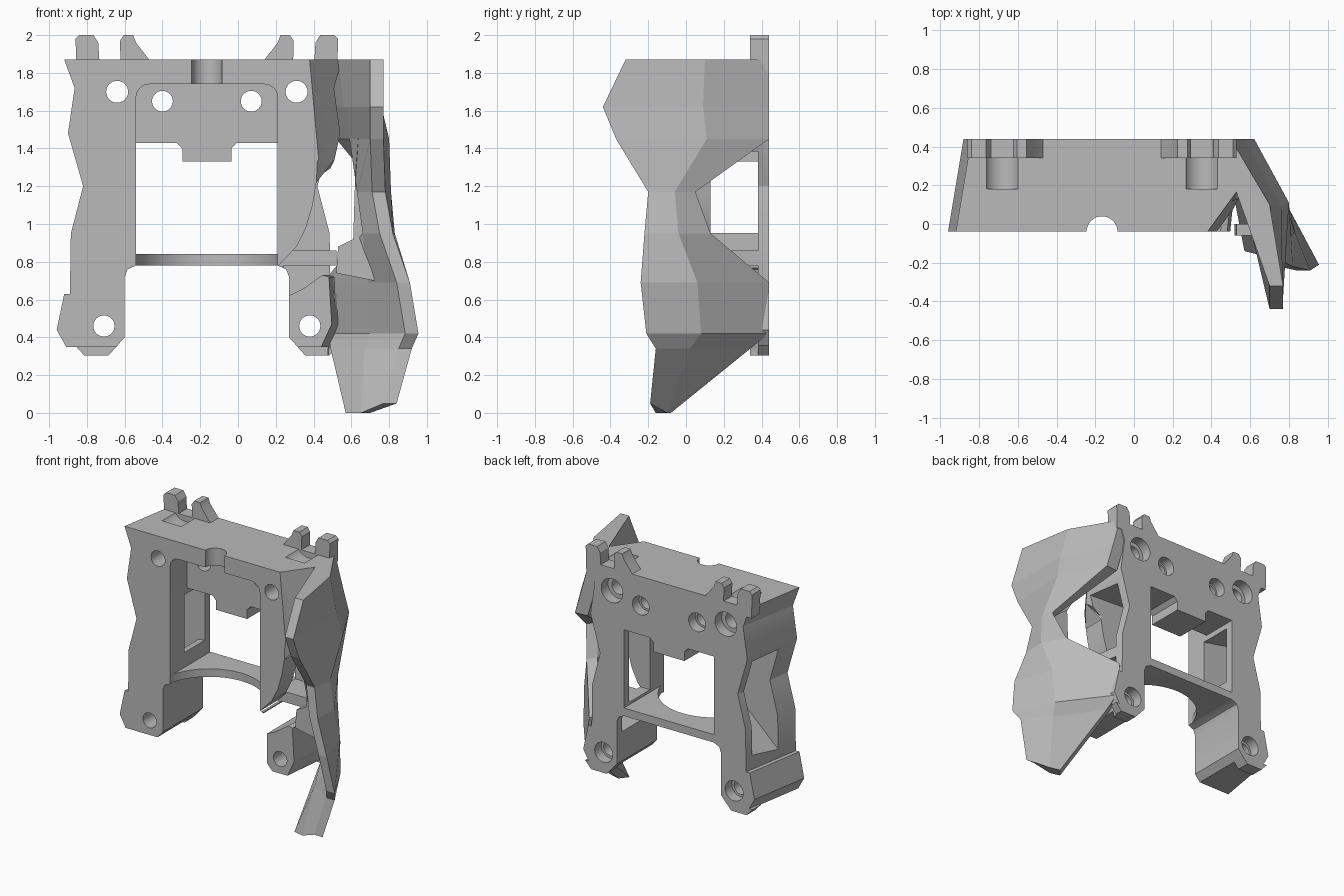
import bpy, bmesh, math

old = bpy.data.objects.get("Cube")
if old:
    bpy.data.objects.remove(old)

grey = bpy.data.materials.new("plain grey")
grey.use_nodes = True
colour = (0.49, 0.49, 0.49, 1)
grey.diffuse_color = colour
grey.node_tree.nodes["Principled BSDF"].inputs["Base Color"].default_value = colour

CX = -0.165                      # symmetry plane of the frame
FRONT, BACK = -0.04, 0.44


def finish(name, bm):
    bmesh.ops.recalc_face_normals(bm, faces=bm.faces)
    mesh = bpy.data.meshes.new(name)
    bm.to_mesh(mesh)
    bm.free()
    ob = bpy.data.objects.new(name, mesh)
    bpy.context.collection.objects.link(ob)
    mesh.materials.append(grey)
    return ob


def loft(name, rings):
    """Skin closed rings of equal length and cap both ends."""
    bm = bmesh.new()
    rows = [[bm.verts.new(p) for p in ring] for ring in rings]
    for a, b in zip(rows, rows[1:]):
        for i in range(len(a)):
            j = (i + 1) % len(a)
            bm.faces.new((a[i], a[j], b[j], b[i]))
    bm.faces.new(rows[0])
    bm.faces.new(rows[-1])
    return finish(name, bm)


def prism(name, outline, y0, y1, move=lambda x, z: x):
    """Extrude an x-z outline along y; move shifts x on the rear side."""
    return loft(name, [[(x, y0, z) for x, z in outline],
                       [(move(x, z), y1, z) for x, z in outline]])


def rod(name, x, z, r, y0, y1, sides=32):
    angles = [math.tau * i / sides for i in range(sides)]
    return prism(name, [(x + r * math.cos(a), z + r * math.sin(a)) for a in angles], y0, y1)


def post(name, x, y, r, z0, z1, sides=64):
    angles = [math.tau * i / sides for i in range(sides)]
    return loft(name, [[(x + r * math.cos(a), y + r * math.sin(a), z) for a in angles]
                       for z in (z0, z1)])


def rect(x0, x1, z0, z1):
    return [(x0, z0), (x1, z0), (x1, z1), (x0, z1)]


def combine(ob, other, operation):
    mod = ob.modifiers.new(operation, "BOOLEAN")
    mod.operation, mod.solver, mod.object = operation, "EXACT", other
    bpy.context.view_layer.update()
    result = bpy.data.meshes.new_from_object(
        ob.evaluated_get(bpy.context.evaluated_depsgraph_get()))
    ob.modifiers.clear()
    ob.data = result
    bpy.data.objects.remove(other)


# Frame: mirrored half outline given as distance from the symmetry plane
half = [(.755, 1.87), (.70, 1.72), (.735, 1.48), (.655, 1.2), (.72, .95), (.725, .63),
        (.755, .63), (.795, .44), (.745, .35), (.48, .35), (.435, .4), (.435, .72),
        (.42, .76), (.375, .78), (.375, 1.43), (.16, 1.43), (.13, 1.4), (.13, 1.33)]
outline = [(CX - u, z) for u, z in half] + [(CX + u, z) for u, z in reversed(half)]


def narrow(x, z):
    u = x - CX
    return x - math.copysign(.08, u) if abs(u) > .6 else x


frame = prism("frame", outline, FRONT, BACK, narrow)

# Curved cross bar between the legs
bar = prism("cross_bar", rect(-.56, .23, .78, .84), 0, BACK)
combine(bar, post("bar_cutter", CX, -.11, .39, .7, .9), "DIFFERENCE")
combine(frame, bar, "UNION")

# Hooks on top and pads under the feet
for side in (-1, 1):
    hooks = [[(.69, 1.8), (.695, 1.98), (.675, 2), (.6, 2), (.575, 1.96), (.565, 1.8)],
             [(.455, 1.8), (.46, 1.97), (.44, 2), (.39, 2), (.375, 1.96), (.305, 1.87), (.305, 1.8)],
             [(.7, .36), (.65, .305), (.52, .305), (.47, .36)]]
    for shape in hooks:
        part = prism("hook", [(CX + side * u, z) for u, z in shape], .34, BACK)
        combine(frame, part, "UNION")

cutters = []
# Front recess with rounded upper corners
recess = [(-.54, 1.2), (.21, 1.2)]
for cx, start in ((.14, 0), (-.47, 90)):
    for step in range(5):
        a = math.radians(start + step * 22.5)
        recess.append((cx + .07 * math.cos(a), 1.67 + .07 * math.sin(a)))
cutters.append(prism("recess", recess, -.2, .16))
# Semicircular groove at the top front
cutters.append(post("groove", CX, FRONT, .08, 1.7, 2, 32))
# Side windows of the legs
cutters.append(prism("right_window", [(-.5, .96), (-.6, .94), (-.9, .66), (-1.1, .5),
                                      (-1.1, 1.46), (-.9, 1.46), (-.5, 1.38)], .13, .38))
cutters.append(prism("left_window", [(.15, .86), (1, .86), (1, 1.36), (.15, 1.4)], .13, .38))
# Curved front column and slim foot on the left leg
cutters.append(prism("column_cut", [(.36, 2), (.42, 1.34), (.415, 1.22), (.395, 1.1), (.36, .98),
                                    (.31, .88), (.21, .775), (1, .775), (1, 2)], -.05, .17,
                     lambda x, z: x + .16 if z > 1.3 else x))
cutters.append(prism("foot_cut", [(.24, .78), (.24, .7), (.265, .62), (.29, .63), (.43, .73),
                                  (.465, .72), (.48, .47), (.42, .34), (.42, .2), (1, .2), (1, .78)],
                     -.2, .38, lambda x, z: x + .06 if .4 < x < .5 else x))
# Bolt holes, counterbores and dishes
for side in (-1, 1):
    for u, z, r, wide in ((.475, 1.7, .058, .09), (.235, 1.65, .055, .07), (.545, .46, .056, .075)):
        x = CX + side * u
        cutters.append(rod("hole", x, z, r, -.3, .6))
        cutters.append(rod("counterbore", x, z, wide, .36, .6))
    cutters.append(rod("dish", CX + side * .515, 1.92, .095, .18, .34))
for cutter in cutters:
    combine(frame, cutter, "DIFFERENCE")

# Side wing: height, rear x y, middle x y, front x y, inner depth
sections = [(1.87, .50, .44, .70, .10, .77, -.32, .17),
            (1.62, .57, .44, .76, .09, .77, -.44, .20),
            (1.45, .62, .44, .80, .11, .77, -.37, .21),
            (1.17, .80, .05, .81, -.06, .78, -.20, .18),
            (.95, .74, .13, .83, -.04, .82, -.22, .17),
            (.69, .50, .44, .81, .06, .91, -.24, .12),
            (.42, .53, .44, .80, .08, .955, -.21, .10),
            (.34, .54, .34, .77, .02, .92, -.16, .10),
            (0, .62, -.08, .70, -.10, .84, -.19, .05)]
rings = []
for z, rx, ry, mx, my, fx, fy, d in sections:
    upper = z > 1.4
    inner = (mx - d, my + .06, z) if upper else (mx - d, my - .06, z)
    rear = (rx - .1, ry - .01, z) if upper else (rx - .05, ry - .06, z)
    tip = .05 if z < .1 else z       # the lower tip rises towards the front
    rings.append([(rx, ry, z), (mx, my, z), (fx, fy, tip),
                  (fx - .07, fy, tip), inner, rear])
wing = loft("side_wing", rings)

# Inner rib of the wing beside the open slot
rib = prism("wing_rib", [(.64, 1.5), (.62, 1.24), (.61, .92), (.53, .88), (.52, .74),
                         (.72, .7), (.78, 1.1), (.74, 1.5)], -.06, .0)

for ob in (frame, wing, rib):
    for poly in ob.data.polygons:
        poly.use_smooth = False
bpy.ops.object.select_all(action="DESELECT")
frame.select_set(True)
bpy.context.view_layer.objects.active = frame
bpy.ops.object.shade_smooth_by_angle(angle=math.radians(25))
